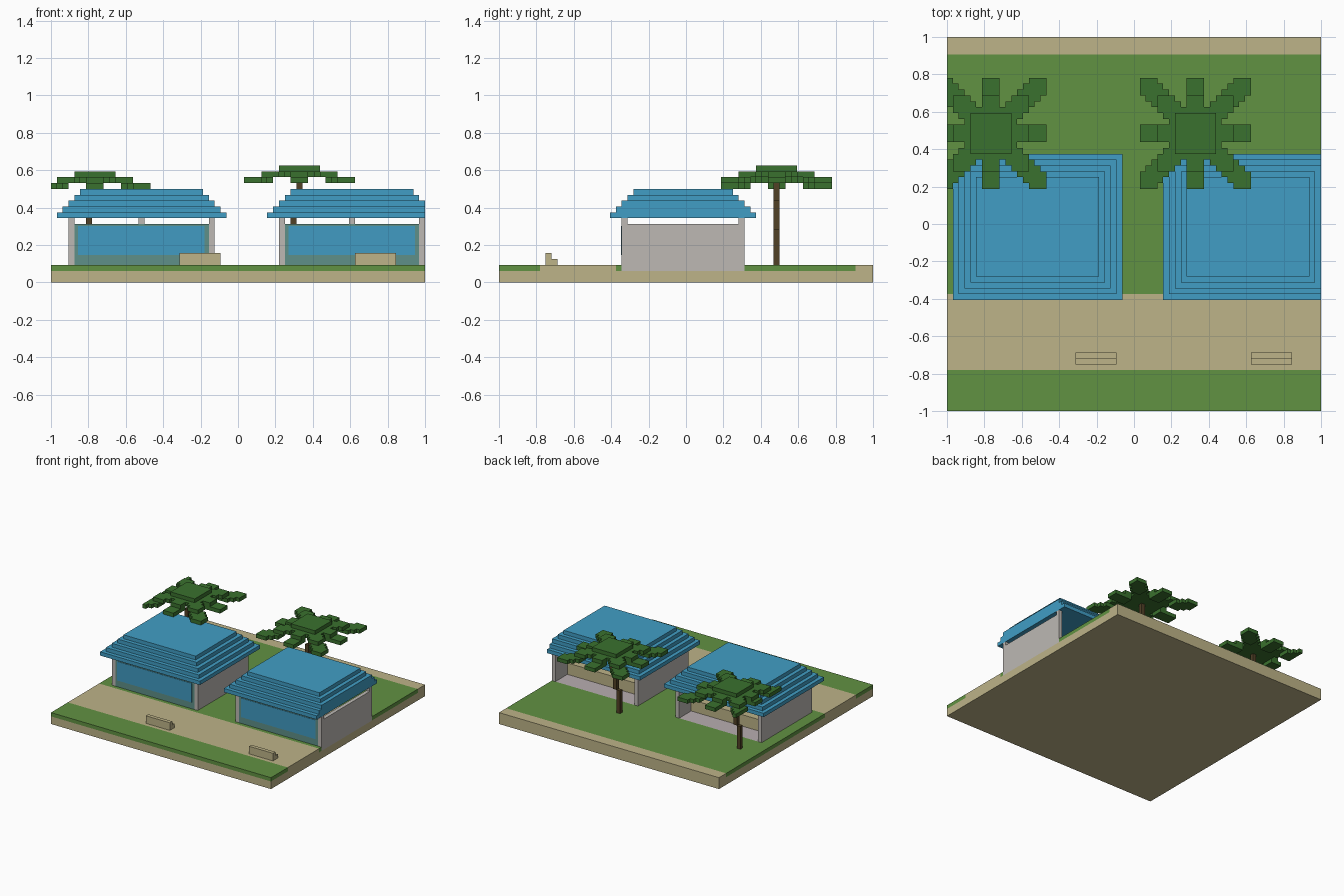
import bpy, bmesh, math

cube = bpy.data.objects.get("Cube")
if cube:
    bpy.data.objects.remove(cube, do_unlink=True)

UNIT = 1 / 32   # one block of the grid
EDGE = 32       # half width of the plot, in blocks


def material(name, hex_code):
    rgb = [int(hex_code[i:i + 2], 16) / 255 for i in (0, 2, 4)]
    color = [c / 12.92 if c < 0.04045 else ((c + 0.055) / 1.055) ** 2.4 for c in rgb] + [1]
    mat = bpy.data.materials.new(name)
    mat.use_nodes = True
    mat.diffuse_color = color
    bsdf = next(n for n in mat.node_tree.nodes if n.type == 'BSDF_PRINCIPLED')
    bsdf.inputs["Base Color"].default_value = color
    return mat


SAND = material("sand", "BDB388")
GRASS = material("grass", "619242")
ROOF = material("roof_blue", "419EC5")
WALL = material("wall_grey", "BDB9B4")
FLOOR = material("floor_grey", "B8AEB0")
GLASS = material("glass_teal", "5F9088")
PANE = material("pane_blue", "419BC2")
LEAF = material("leaf_green", "3A712E")
TRUNK = material("trunk_brown", "514126")


def add_box(bm, x, y, z):
    """Box between (low, high) pairs in blocks, cut off at the plot edge."""
    x = [max(-EDGE, min(EDGE, v)) for v in x]
    corners = [bm.verts.new((a * UNIT, b * UNIT, c * UNIT)) for a in x for b in y for c in z]
    for face in ((0, 1, 3, 2), (4, 6, 7, 5), (0, 4, 5, 1), (2, 3, 7, 6), (0, 2, 6, 4), (1, 5, 7, 3)):
        bm.faces.new([corners[i] for i in face])


def finish(name, bm, mat):
    bmesh.ops.recalc_face_normals(bm, faces=bm.faces)
    mesh = bpy.data.meshes.new(name)
    bm.to_mesh(mesh)
    bm.free()
    mesh.materials.append(mat)
    obj = bpy.data.objects.new(name, mesh)
    bpy.context.collection.objects.link(obj)
    return obj


def boxes(name, mat, parts):
    bm = bmesh.new()
    for part in parts:
        add_box(bm, *part)
    return finish(name, bm, mat)


def blocks(name, mat, cells):
    """Surface of a set of unit cells, with flat areas merged."""
    bm = bmesh.new()
    for cell in cells:
        for axis in range(3):
            for side in (0, 1):
                near = list(cell)
                near[axis] += 2 * side - 1
                if tuple(near) in cells:
                    continue
                ring = []
                for u, v in ((0, 0), (1, 0), (1, 1), (0, 1)):
                    p = list(cell)
                    p[axis] += side
                    p[(axis + 1) % 3] += u
                    p[(axis + 2) % 3] += v
                    ring.append(bm.verts.new([c * UNIT for c in p]))
                bm.faces.new(ring if side else ring[::-1])
    bmesh.ops.remove_doubles(bm, verts=bm.verts, dist=UNIT / 10)
    bmesh.ops.dissolve_limit(bm, angle_limit=math.radians(1), verts=bm.verts, edges=bm.edges)
    return finish(name, bm, mat)


HOUSES = (-29, 7)   # left edge of each house
WIDTH = 25
FRONT, BACK = -11, 10
FULL = (-EDGE, EDGE)

# Ground: sand base with path and rear strip, grass around the houses
boxes("sand_base", SAND, [(FULL, FULL, (0, 2)),
                          (FULL, (-25, -12), (2, 3)),
                          (FULL, (29, EDGE), (2, 3))])
boxes("grass", GRASS, [(FULL, (-EDGE, -25), (2, 3)),
                       (FULL, (-12, FRONT), (2, 3)),
                       (FULL, (BACK, 29), (2, 3)),
                       ((-EDGE, HOUSES[0]), (FRONT, BACK), (2, 3)),
                       ((HOUSES[0] + WIDTH, HOUSES[1]), (FRONT, BACK), (2, 3))])


def house(name, left):
    right = left + WIDTH
    inner = (left + 1, right - 1)
    walls = []
    for x in ((left, left + 1), (right - 1, right)):
        walls.append((x, (FRONT + 1, BACK - 1), (2, 10)))       # side wall
        for y in ((FRONT, FRONT + 1), (BACK - 1, BACK)):        # corner posts
            walls.append((x, y, (2, 11)))
    walls.append(((left + 12, left + 13), (FRONT, FRONT + 1), (10, 11)))
    boxes(name + "_walls", WALL, walls)
    boxes(name + "_floor", FLOOR, [(inner, (FRONT, BACK), (2, 3))])
    boxes(name + "_counter", SAND, [(inner, (1, 5), (3, 6))])

    # Front window with a brighter pane
    boxes(name + "_window", GLASS, [(inner, (FRONT, FRONT + 1), (3, 10))])
    boxes(name + "_window_pane", PANE,
          [((left + 1.6, right - 1.7), (FRONT - 0.1, FRONT), (4.7, 9.7))])

    # Stepped roof
    boxes(name + "_roof", ROOF,
          [((left - 2 + i, right + 2 - i), (FRONT - 2 + i, BACK + 2 - i), (11 + i, 12 + i))
           for i in range(5)])


def bench(name, x):
    boxes(name, SAND, [((x, x + 7), (-24, -23), (3, 5)),
                       ((x, x + 7), (-23, -22), (3, 4))])


def palm(name, cx, cy, top):
    # Trunk leaning in three steps
    boxes(name + "_trunk", TRUNK,
          [((cx - 2 + i, cx - 1 + i), (cy, cy + 1), (low, high))
           for i, (low, high) in enumerate(((3, 9), (9, 14), (14, top - 2)))])

    # Crown square with eight drooping fronds
    square = [(u, v) for u in range(-3, 4) for v in range(-3, 4)]
    pad = [(u, v) for u in (-1, 0, 1) for v in (-1, 0, 1)]
    cells = {(u, v, level) for u, v in square for level in (top - 1, top - 2)}
    for dx in (-1, 0, 1):
        for dy in (-1, 0, 1):
            for step in range(2, 9):
                for u, v in pad:
                    if step <= 5:
                        cells.add((dx * step + u, dy * step + v, top - 2))
                    if step >= 6 and (dx or dy):
                        cells.add((dx * step + u, dy * step + v, top - 3))
    blocks(name + "_leaves", LEAF,
           {(cx + u, cy + v, w) for u, v, w in cells if -EDGE <= cx + u < EDGE})


house("left_house", HOUSES[0])
house("right_house", HOUSES[1])
bench("left_bench", -10)
bench("right_bench", 20)
palm("left_palm", -25, 15, 19)
palm("right_palm", 10, 15, 20)
